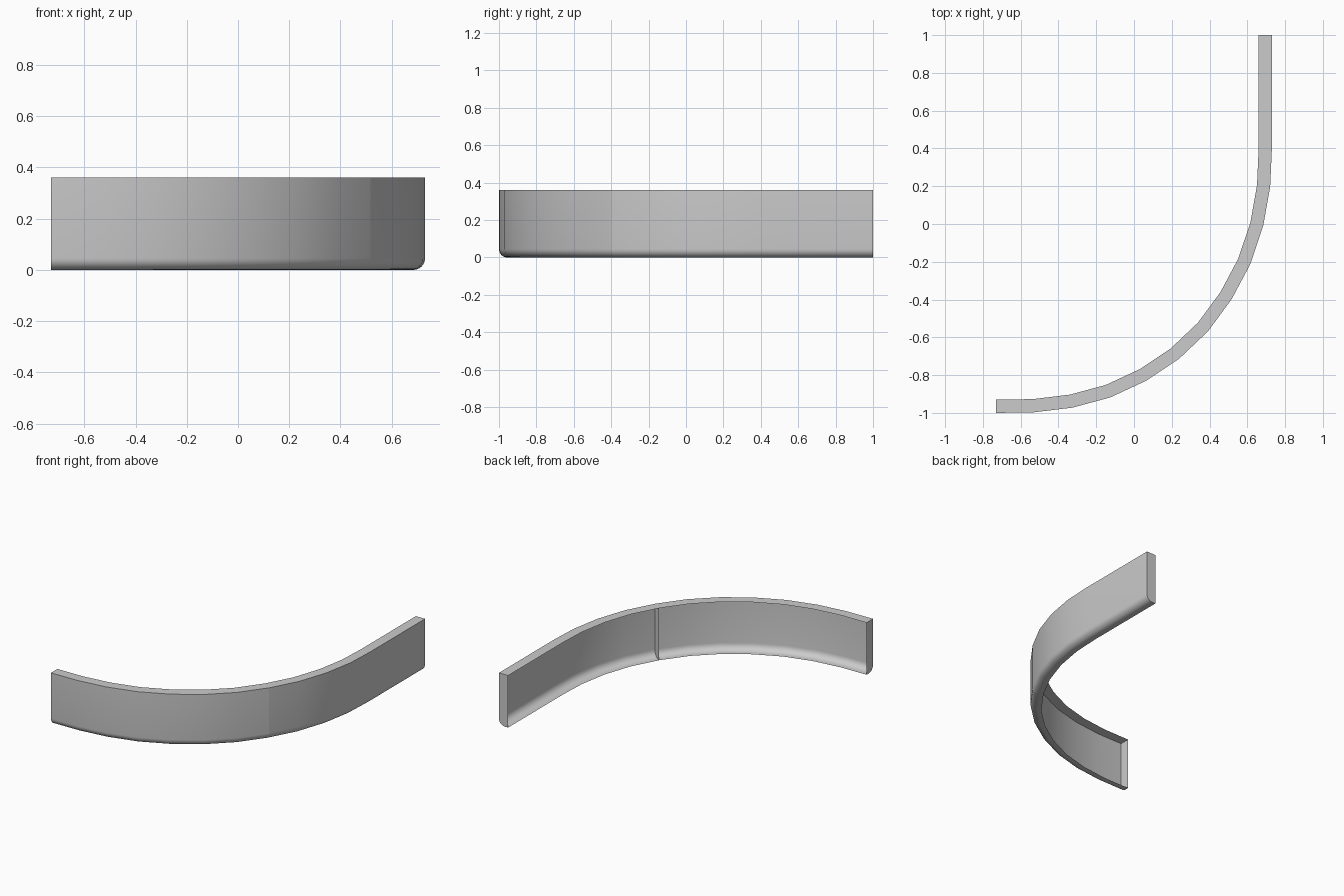
import bpy, bmesh, math
from mathutils import Vector

if "Cube" in bpy.data.objects:
    bpy.data.objects.remove(bpy.data.objects["Cube"])

H, T, R = 0.36, 0.07, 0.045   # height, depth of the rims, bottom edge radius
SPLIT = 7                     # path point where the two sections meet

# outer path seen from above, left front end to right back end
PATH = [Vector(p) for p in [
    (-0.73, -1.0), (-0.53, -0.997), (-0.325, -0.972), (-0.125, -0.918),
    (0.064, -0.83), (0.238, -0.714), (0.392, -0.568), (0.517, -0.398),
    (0.616, -0.212), (0.684, -0.01), (0.721, 0.198), (0.73, 0.4), (0.73, 1.0)]]

# open channel section (inward offset, z): top rim, wall, rounded edge, bottom
PROFILE = [(T, H), (0, H)]
PROFILE += [(R - R * math.cos(a), R - R * math.sin(a))
            for a in (math.pi / 2 * k / 6 for k in range(7))]
PROFILE += [(T, 0)]


def inward(i):
    """Mitred inward direction at a path point."""
    normals = []
    for a, b in ((i - 1, i), (i, i + 1)):
        if a >= 0 and b < len(PATH):
            d = (PATH[b] - PATH[a]).normalized()
            normals.append(Vector((-d.y, d.x)))
    if i == 0:
        return Vector((0, 1))
    if i == len(PATH) - 1:
        return Vector((-1, 0))
    m = (normals[0] + normals[1]).normalized()
    return m / m.dot(normals[0])


def section(name, first, last):
    """Sweep the channel along part of the path and close both ends."""
    bm = bmesh.new()
    rings = []
    for i in range(first, last + 1):
        n = inward(i)
        rings.append([bm.verts.new((*(PATH[i] + n * o), z)) for o, z in PROFILE])
    for r, s in zip(rings, rings[1:]):
        for j in range(len(PROFILE) - 1):
            bm.faces.new((r[j], r[j + 1], s[j + 1], s[j]))
    bm.faces.new(rings[0][::-1])
    bm.faces.new(rings[-1])
    me = bpy.data.meshes.new(name)
    bm.to_mesh(me)
    bm.free()
    ob = bpy.data.objects.new(name, me)
    bpy.context.collection.objects.link(ob)
    bpy.ops.object.select_all(action='DESELECT')
    ob.select_set(True)
    bpy.context.view_layer.objects.active = ob
    bpy.ops.object.shade_smooth_by_angle(angle=math.radians(30))


# front and side halves of the curved strip, inner face left open
section("front_strip", 0, SPLIT)
section("side_strip", SPLIT, len(PATH) - 1)
